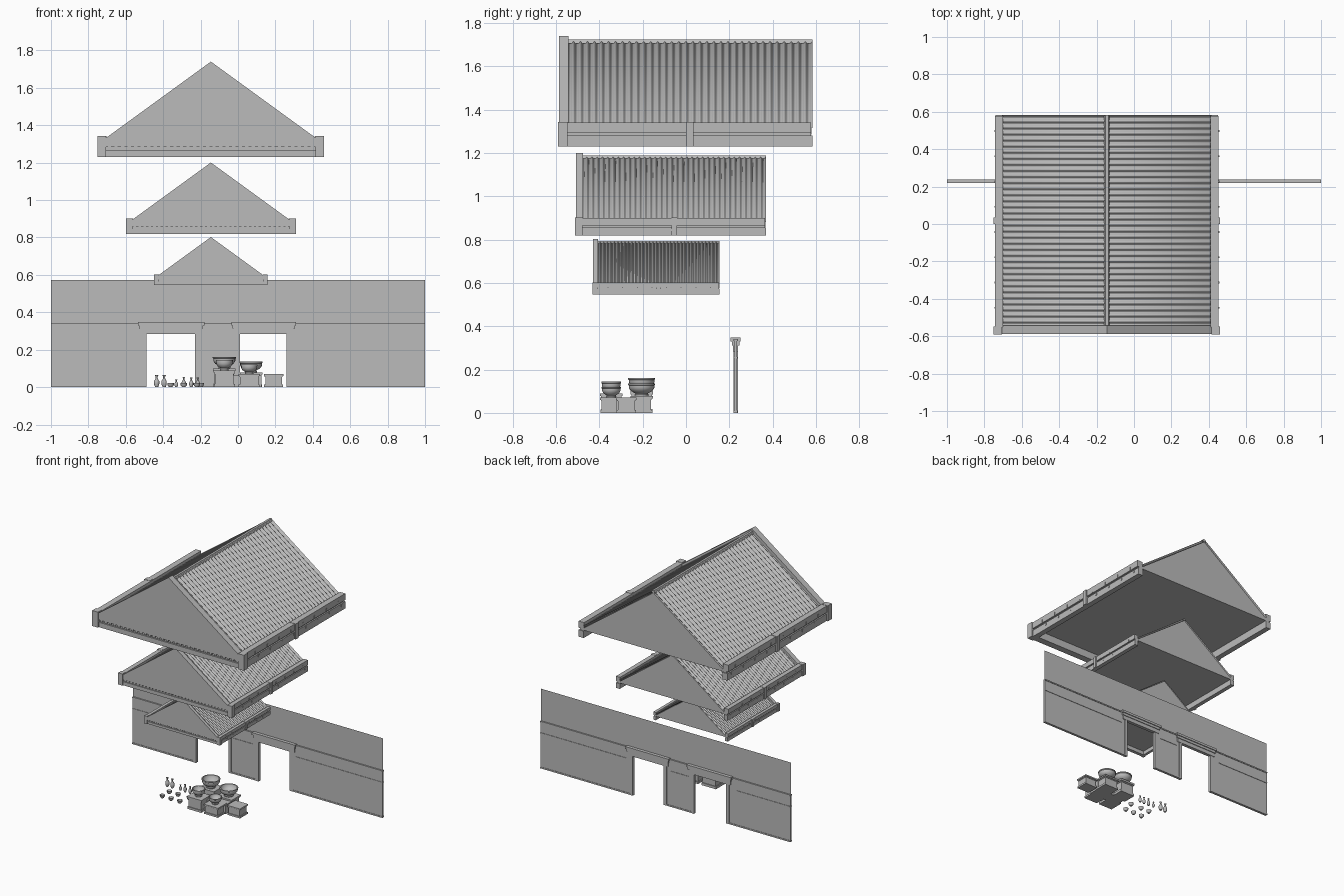
import bpy, bmesh, math
from mathutils import Matrix, Vector

cube = bpy.data.objects.get("Cube")
if cube:
    bpy.data.objects.remove(cube, do_unlink=True)

stone = bpy.data.materials.new("plain_grey")
stone.use_nodes = True
GREY = (0.5, 0.5, 0.5, 1)
stone.diffuse_color = GREY
stone.node_tree.nodes["Principled BSDF"].inputs["Base Color"].default_value = GREY


def finish(name, bm, place=None):
    """Turn a bmesh into an object, optionally moved and scaled."""
    bmesh.ops.recalc_face_normals(bm, faces=bm.faces[:])
    if place:
        bm.transform(place)
    mesh = bpy.data.meshes.new(name)
    bm.to_mesh(mesh)
    bm.free()
    mesh.materials.append(stone)
    ob = bpy.data.objects.new(name, mesh)
    bpy.context.collection.objects.link(ob)
    return ob


def box(bm, x0, x1, y0, y1, z0, z1, mirror=False):
    for s in ((1, -1) if mirror else (1,)):
        size = Matrix.Diagonal((x1 - x0, y1 - y0, z1 - z0, 1))
        mid = Vector((s * (x0 + x1) / 2, (y0 + y1) / 2, (z0 + z1) / 2))
        bmesh.ops.create_cube(bm, size=1, matrix=Matrix.Translation(mid) @ size)


def extrude_y(bm, outline, y0, y1):
    """Prism from an (x, z) outline."""
    face = bm.faces.new([bm.verts.new((x, y0, z)) for x, z in outline])
    out = bmesh.ops.extrude_face_region(bm, geom=[face])
    verts = [v for v in out["geom"] if isinstance(v, bmesh.types.BMVert)]
    bmesh.ops.translate(bm, verts=verts, vec=(0, y1 - y0, 0))


def lathe(bm, x, y, z, profile, steps=20):
    """Spin an (r, z) profile about a vertical axis."""
    rings = []
    for r, h in profile:
        rings.append([bm.verts.new((x + r * math.cos(a), y + r * math.sin(a), z + h))
                      for a in (math.tau * i / steps for i in range(steps))])
    for lo, hi in zip(rings, rings[1:]):
        for i in range(steps):
            j = (i + 1) % steps
            bm.faces.new((lo[i], lo[j], hi[j], hi[i]))
    bm.faces.new(rings[0][::-1])
    bm.faces.new(rings[-1])


SLOPE = 0.727


def chevron(bm, top, bottom, y0, y1, foot=0.06, limit=0.57):
    """Inverted V band that follows the roof pitch."""
    xo = min(limit, (top - foot) / SLOPE)
    xi = (bottom - foot) / SLOPE
    right = [(xo, top - SLOPE * xo), (xo, foot), (xi, foot)]
    if right[0][1] - foot < 0.001:
        right.pop(0)
    left = [(-x, z) for x, z in reversed(right)]
    extrude_y(bm, [(0, top)] + right + [(0, bottom)] + left, y0, y1)


def roof(label, scale, cx, cy, z0):
    place = Matrix.Translation((cx, cy, z0)) @ Matrix.Scale(scale, 4)

    # Corrugated covering
    bm = bmesh.new()
    ribs, seg = 35, 8
    rows = []
    for i in range(ribs * seg + 1):
        y = -0.55 + 1.135 * i / (ribs * seg)
        wave = 0.008 * math.cos(math.tau * i / seg)
        rows.append([bm.verts.new((x, y, 0.485 - SLOPE * abs(x) + wave))
                     for x in (-0.56, 0, 0.56)])
    for a, b in zip(rows, rows[1:]):
        for k in (0, 1):
            bm.faces.new((a[k], a[k + 1], b[k + 1], b[k]))
    for f in bm.faces:
        f.smooth = True
    finish(label + "_roof_tiles", bm, place)

    # Solid body behind the pediment
    bm = bmesh.new()
    extrude_y(bm, [(-0.555, 0.055), (0.555, 0.055), (0.555, 0.072),
                   (0, 0.475), (-0.555, 0.072)], -0.535, 0.582)
    finish(label + "_roof_body", bm, place)

    # Ridge cap
    bm = bmesh.new()
    extrude_y(bm, [(-0.015, 0.475), (0.015, 0.475), (0.008, 0.493), (-0.008, 0.493)], -0.55, 0.585)
    finish(label + "_ridge_cap", bm, place)

    # Sloping pediment mouldings with dentils
    bm = bmesh.new()
    chevron(bm, 0.51, 0.475, -0.585, -0.54)
    chevron(bm, 0.475, 0.41, -0.57, -0.53)
    chevron(bm, 0.41, 0.34, -0.55, -0.53)
    for i in range(1, 17):
        x = 0.032 * i
        z = 0.475 - SLOPE * x
        box(bm, x - 0.007, x + 0.007, -0.58, -0.565, z - 0.012, z + 0.006, True)
    finish(label + "_pediment_mouldings", bm, place)

    # Level front cornice
    bm = bmesh.new()
    box(bm, -0.585, 0.585, -0.585, -0.53, 0.055, 0.072)
    box(bm, -0.575, 0.575, -0.57, -0.53, 0.035, 0.055)
    box(bm, -0.585, 0.585, -0.58, -0.53, 0, 0.035)
    for i in range(16):
        x = 0.017 + 0.035 * i
        box(bm, x - 0.009, x + 0.009, -0.578, -0.565, 0.04, 0.055, True)
    finish(label + "_front_cornice", bm, place)

    # Eave bands with joint blocks and small clips
    bm = bmesh.new()
    box(bm, 0.555, 0.598, -0.55, 0.58, 0.062, 0.11, True)
    box(bm, 0.555, 0.585, -0.55, 0.58, 0.05, 0.062, True)
    box(bm, 0.555, 0.595, -0.55, 0.585, 0, 0.05, True)
    for y0, y1 in ((-0.59, -0.545), (0.003, 0.037)):
        box(bm, 0.56, 0.606, y0, y1, 0, 0.112, True)
    for i in range(8):
        y = -0.45 + 0.135 * i
        box(bm, 0.59, 0.601, y, y + 0.009, 0.066, 0.086, True)
        box(bm, 0.59, 0.598, y + 0.04, y + 0.049, 0.028, 0.042, True)
    finish(label + "_eaves", bm, place)


roof("upper", 1.0, -0.145, -0.002, 1.23)
roof("middle", 0.75, -0.145, -0.07, 0.818)
roof("lower", 0.5, -0.145, -0.137, 0.547)

# Wall with two doorways
WY = 0.229
DOORS = ((-0.495, -0.225), (0.005, 0.265))
SPANS = ((-1, DOORS[0][0]), (DOORS[0][1], DOORS[1][0]), (DOORS[1][1], 1))
bm = bmesh.new()
for x0, x1 in SPANS:
    box(bm, x0, x1, WY - 0.006, WY + 0.006, 0, 0.335)
for x0, x1 in DOORS:
    box(bm, x0, x1, WY - 0.006, WY + 0.006, 0.285, 0.335)
finish("lower_wall", bm)

# Thin upper wall, its top band as a separate row of faces
bm = bmesh.new()
grid = [[bm.verts.new((x, WY, z)) for x in (-1, 1)] for z in (0.335, 0.55, 0.572)]
for a, b in zip(grid, grid[1:]):
    bm.faces.new((a[0], a[1], b[1], b[0]))
finish("upper_wall", bm)

# Wall string courses
bm = bmesh.new()
box(bm, -1, 1, WY - 0.01, WY + 0.01, 0.332, 0.341)
for x0, x1 in ((-1, -0.57), (-0.19, -0.04), (0.31, 1)):
    box(bm, x0, x1, WY - 0.009, WY + 0.009, 0.252, 0.258)
for x0, x1 in SPANS:
    box(bm, x0, x1, WY - 0.009, WY + 0.009, 0, 0.01)
finish("wall_courses", bm)

# Door frames and flared lintels
frames, lintels = bmesh.new(), bmesh.new()
for x0, x1 in DOORS:
    for a, b in ((x0 - 0.016, x0 + 0.006), (x1 - 0.006, x1 + 0.016)):
        box(frames, a, b, WY - 0.01, WY + 0.01, 0, 0.29)
    a, b = x0 - 0.04, x1 + 0.045
    box(lintels, a + 0.012, b - 0.012, WY - 0.012, WY + 0.012, 0.284, 0.312)
    box(lintels, a + 0.006, b - 0.006, WY - 0.017, WY + 0.017, 0.312, 0.33)
    box(lintels, a, b, WY - 0.023, WY + 0.023, 0.33, 0.347)
finish("door_frames", frames)
finish("door_lintels", lintels)


# Stepped pedestals and their bowls: x, y, half width, half depth, height, bowl radius, bowl height
def pedestal(bm, x, y, w, d, h):
    for grow, lo, hi in ((0, 0, 0.18), (-0.006, 0.18, 0.78), (-0.003, 0.78, 0.86), (0.002, 0.86, 1)):
        box(bm, x - w - grow, x + w + grow, y - d - grow, y + d + grow, h * lo, h * hi)


STANDS = ((-0.073, -0.205, 0.058, 0.05, 0.1, 0.062, 0.062),
          (0.07, -0.205, 0.058, 0.05, 0.078, 0.062, 0.058),
          (-0.073, -0.345, 0.056, 0.05, 0.09, 0.045, 0.054),
          (0.06, -0.345, 0.056, 0.05, 0.07, 0.045, 0.05))
BOWL = ((0.5, 0), (0.52, 0.12), (0.45, 0.2), (0.8, 0.4), (0.95, 0.65), (0.95, 0.85),
        (1, 0.88), (1, 1), (0.88, 1), (0.82, 0.7), (0.5, 0.42))
stands, bowls = bmesh.new(), bmesh.new()
for x, y, w, d, h, r, bh in STANDS:
    pedestal(stands, x, y, w, d, h)
    lathe(bowls, x, y, h, [(r * a, bh * b) for a, b in BOWL])
box(stands, -0.115, 0.125, -0.32, -0.235, 0, 0.066)
pedestal(stands, 0.19, -0.276, 0.05, 0.045, 0.07)
finish("pedestals", stands)
pots = [finish("bowls", bowls)]

# Small bottles and dishes on the ground
VASE = ((0.6, 0), (1, 0.25), (1, 0.5), (0.4, 0.72), (0.4, 0.88), (0.65, 1))
DISH = ((0.5, 0), (0.9, 0.45), (1, 1), (0.85, 1), (0.5, 0.4))
bottles, dishes = bmesh.new(), bmesh.new()
for x, y, r, h in ((-0.435, -0.185, 0.014, 0.064), (-0.395, -0.185, 0.014, 0.064),
                   (-0.33, -0.185, 0.01, 0.04), (-0.29, -0.19, 0.011, 0.055),
                   (-0.25, -0.19, 0.011, 0.05), (-0.215, -0.19, 0.011, 0.05)):
    lathe(bottles, x, y, 0, [(r * a, h * b) for a, b in VASE], 12)
for x, y in ((-0.36, -0.35), (-0.29, -0.35), (-0.22, -0.35),
             (-0.36, -0.27), (-0.29, -0.27), (-0.2, -0.27)):
    lathe(dishes, x, y, 0, [(0.018 * a, 0.022 * b) for a, b in DISH], 12)
pots += [finish("bottles", bottles), finish("dishes", dishes)]

bpy.ops.object.select_all(action='DESELECT')
for ob in pots:
    ob.select_set(True)
bpy.context.view_layer.objects.active = pots[0]
bpy.ops.object.shade_smooth_by_angle(angle=math.radians(40))
